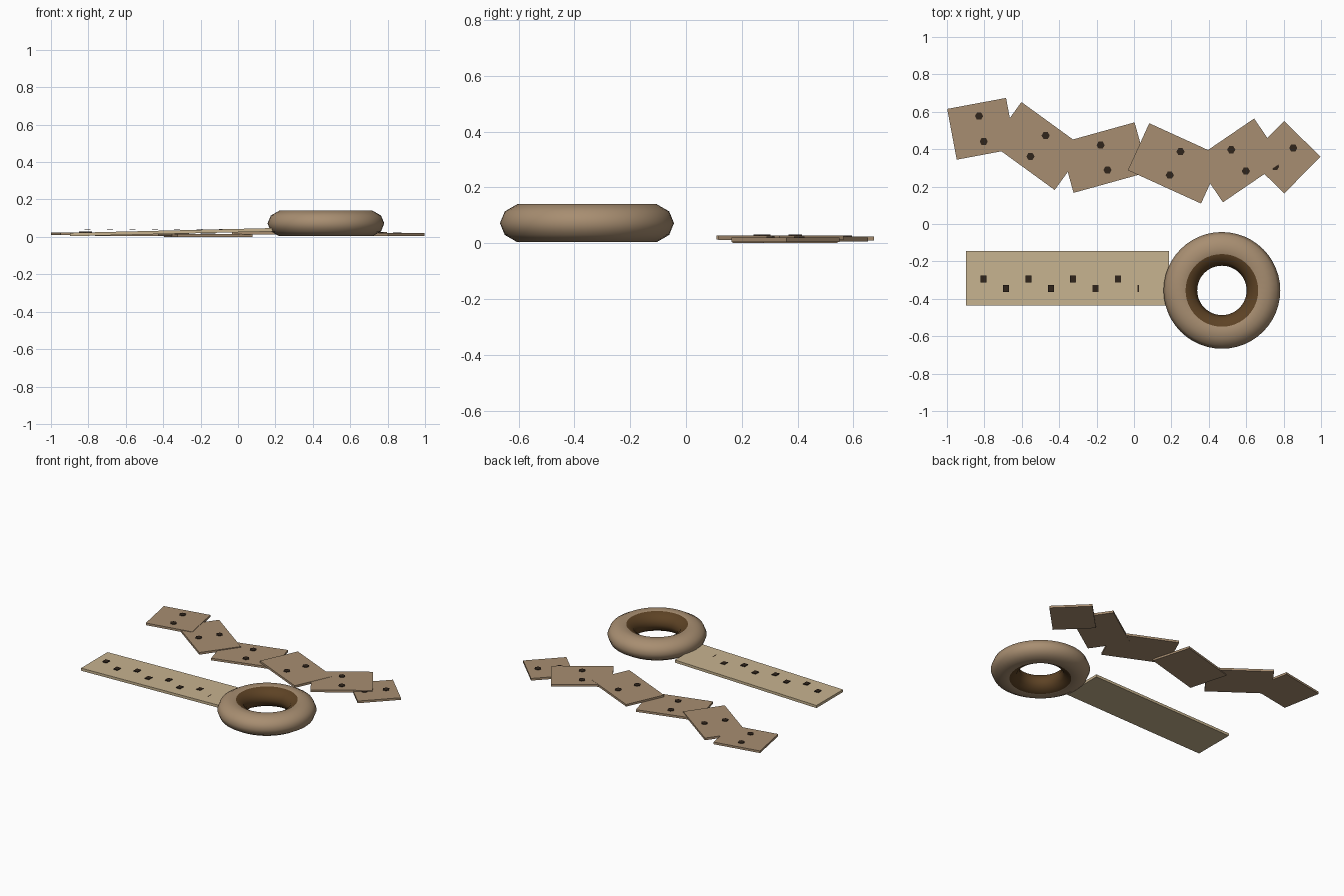
import bpy
import math

cube = bpy.data.objects.get("Cube")
if cube:
    bpy.data.objects.remove(cube, do_unlink=True)


def material(name, rgb):
    mat = bpy.data.materials.new(name)
    mat.use_nodes = True
    color = (*rgb, 1.0)
    mat.diffuse_color = color
    mat.node_tree.nodes["Principled BSDF"].inputs["Base Color"].default_value = color
    return mat


TAN = material("tan", (0.39, 0.27, 0.165))
PALE = material("pale_tan", (0.57, 0.45, 0.275))
BROWN = material("dark_brown", (0.11, 0.055, 0.018))
INK = material("near_black", (0.03, 0.018, 0.011))


def box(name, center, size, mat, turn=0.0, tilt=0.0):
    bpy.ops.mesh.primitive_cube_add(size=1, location=center, rotation=(0, tilt, turn))
    obj = bpy.context.object
    obj.name = name
    obj.scale = size
    obj.data.materials.append(mat)
    return obj


def hex_stud(name, center, turn):
    bpy.ops.mesh.primitive_cylinder_add(vertices=6, radius=0.022, depth=0.006,
                                        location=center, rotation=(0, 0, turn))
    obj = bpy.context.object
    obj.name = name
    obj.data.materials.append(INK)


# Roll: squashed torus with a dark inner wall
bpy.ops.mesh.primitive_torus_add(major_segments=48, minor_segments=10,
                                 major_radius=0.222, minor_radius=0.09,
                                 location=(0.47, -0.355, 0.072))
roll = bpy.context.object
roll.name = "roll"
roll.scale.z = 0.795
roll.data.materials.append(TAN)
roll.data.materials.append(BROWN)
for face in roll.data.polygons:
    face.material_index = int(face.center.xy.length < 0.2)
bpy.ops.object.shade_smooth()

# Unrolled strip, rising slightly towards the roll
box("strip", (-0.356, -0.29, 0.0255), (1.086, 0.29, 0.018), PALE,
    tilt=-math.atan(0.0235))

# Alternating square marks, level above the strip
for i in range(8):
    y = -0.345 if i % 2 else -0.295
    box(f"strip_mark_{i + 1}", (-0.805 + 0.12 * i, y, 0.041),
        (0.032, 0.038, 0.005), INK)

# Trail of overlapping plates: x, y, base height, length, turn in degrees
plates = [
    (-0.816, 0.509, 0.009, 0.32, 10.6),
    (-0.513, 0.417, 0.006, 0.42, -36),
    (-0.160, 0.355, 0.000, 0.415, 15.5),
    (0.220, 0.324, 0.013, 0.43, -24.5),
    (0.559, 0.340, 0.012, 0.39, 34.3),
    (0.803, 0.357, 0.005, 0.272, -44.5),
]
THICK = 0.015
for n, (x, y, base, length, degrees) in enumerate(plates, 1):
    turn = math.radians(degrees)
    box(f"plate_{n}", (x, y, base + THICK / 2), (length, 0.276, THICK), TAN, turn)
    # Two studs across each plate
    for side in (-1, 1):
        reach = 0.069 * side
        hex_stud(f"plate_{n}_stud_{'back' if side > 0 else 'front'}",
                 (x - reach * math.sin(turn), y + reach * math.cos(turn),
                  base + THICK + 0.001), math.pi / 6)
